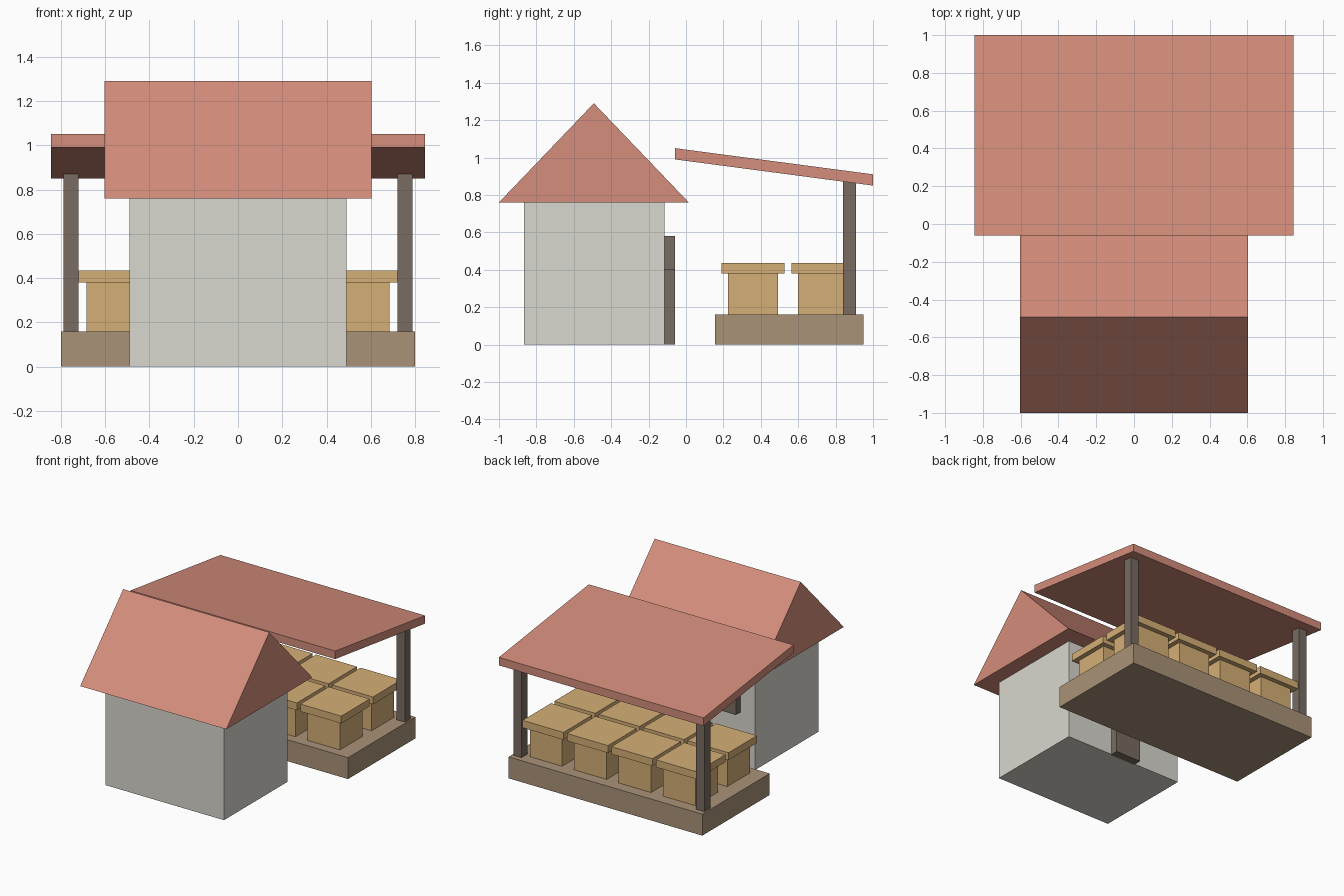
import bpy, bmesh

if "Cube" in bpy.data.objects:
    bpy.data.objects.remove(bpy.data.objects["Cube"])


def material(name, rgb):
    m = bpy.data.materials.new(name)
    m.diffuse_color = (*rgb, 1)
    m.use_nodes = True
    m.node_tree.nodes["Principled BSDF"].inputs["Base Color"].default_value = m.diffuse_color
    return m


ROOF = material("roof_tile", (0.66, 0.27, 0.20))
WALL = material("plaster", (0.69, 0.68, 0.62))
CRATE = material("pale_wood", (0.66, 0.43, 0.18))
DECK = material("deck_wood", (0.40, 0.29, 0.19))
DARK = material("dark_wood", (0.19, 0.15, 0.12))


def extrude_x(name, profile, x0, x1, mat):
    """Extrude a (y, z) profile from x0 to x1 into a closed solid."""
    bm = bmesh.new()
    face = bm.faces.new([bm.verts.new((x0, y, z)) for y, z in profile])
    new = bmesh.ops.extrude_face_region(bm, geom=[face])["geom"]
    verts = [g for g in new if isinstance(g, bmesh.types.BMVert)]
    bmesh.ops.translate(bm, verts=verts, vec=(x1 - x0, 0, 0))
    bmesh.ops.recalc_face_normals(bm, faces=bm.faces)
    me = bpy.data.meshes.new(name)
    bm.to_mesh(me)
    bm.free()
    me.materials.append(mat)
    ob = bpy.data.objects.new(name, me)
    bpy.context.collection.objects.link(ob)
    return ob


def box(name, x, y, z, mat):
    (y0, y1), (z0, z1) = y, z
    return extrude_x(name, [(y0, z0), (y1, z0), (y1, z1), (y0, z1)], x[0], x[1], mat)


# House with solid gable roof
box("house_walls", (-0.49, 0.49), (-0.865, -0.115), (0, 0.76), WALL)
extrude_x("house_roof", [(-1, 0.76), (0.015, 0.76), (-0.4925, 1.29)], -0.603, 0.603, ROOF)

# Door and windows on the back wall, facing the shelter
box("door", (-0.105, 0.105), (-0.125, -0.06), (0, 0.58), DARK)
for side, cx in (("left", -0.28), ("right", 0.28)):
    box(f"window_{side}", (cx - 0.09, cx + 0.09), (-0.125, -0.06), (0.40, 0.58), DARK)

# Open shelter: platform, sloping canopy, two rear posts
box("platform", (-0.8, 0.8), (0.155, 0.95), (0, 0.16), DECK)
extrude_x("canopy", [(-0.06, 0.99), (1, 0.85), (1, 0.91), (-0.06, 1.05)], -0.845, 0.845, ROOF)
for side, cx in (("left", -0.755), ("right", 0.755)):
    box(f"post_{side}", (cx - 0.034, cx + 0.034), (0.84, 0.91), (0.16, 0.88), DARK)

# Two rows of four lidded boxes
for row, cy in enumerate((0.358, 0.732)):
    for col in range(4):
        cx = (col - 1.5) * 0.367
        tag = f"{row + 1}_{col + 1}"
        box(f"crate_body_{tag}", (cx - 0.134, cx + 0.134), (cy - 0.133, cy + 0.133), (0.16, 0.38), CRATE)
        box(f"crate_lid_{tag}", (cx - 0.169, cx + 0.169), (cy - 0.168, cy + 0.168), (0.38, 0.435), CRATE)
